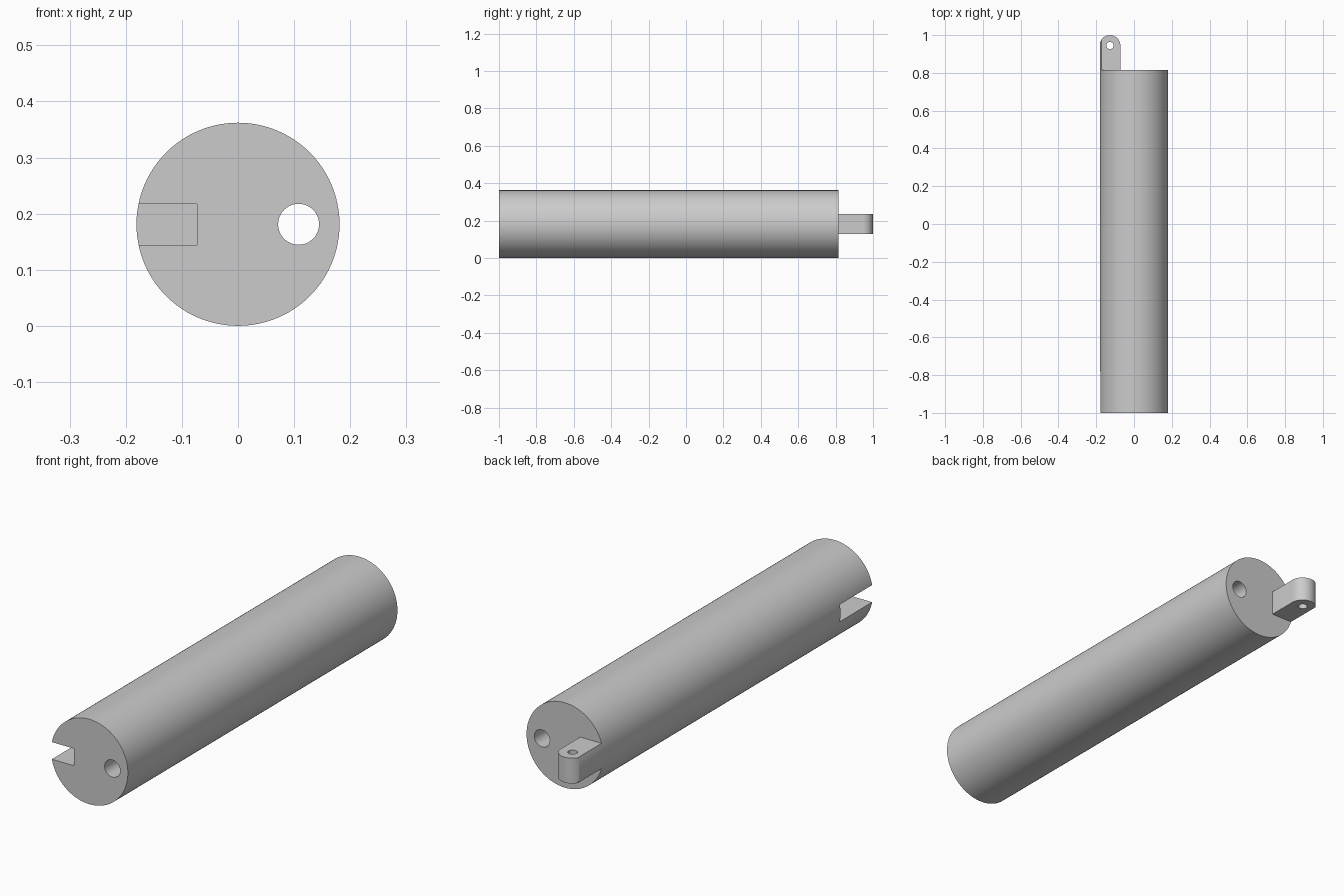
import bpy
import bmesh
from math import sin, cos, pi, radians
from mathutils import Vector

R = 0.181            # body radius, also its axis height
FRONT, BACK = -1.0, 0.815
TAB_X, PIN_Y, TAB_R = -0.127, 0.945, 0.055

cube = bpy.data.objects.get("Cube")
if cube:
    bpy.data.objects.remove(cube, do_unlink=True)

grey = bpy.data.materials.new("plain grey")
grey.use_nodes = True
grey.diffuse_color = (0.6, 0.6, 0.6, 1)
grey.node_tree.nodes["Principled BSDF"].inputs["Base Color"].default_value = (0.6, 0.6, 0.6, 1)


def arc(cx, cy, r, start, end, steps):
    """Points along a circular arc, both ends included."""
    angles = [start + (end - start) * i / steps for i in range(steps + 1)]
    return [(cx + r * cos(a), cy + r * sin(a)) for a in angles]


def circle(cx, cy, r, steps):
    return arc(cx, cy, r, 0, 2 * pi, steps)[:-1]


def prism(name, outline, axis, low, high):
    """Extrude a 2D outline along y (outline in x, z) or z (outline in x, y)."""
    bm = bmesh.new()
    along_y = axis == "y"
    verts = [bm.verts.new((a, low, b) if along_y else (a, b, low)) for a, b in outline]
    face = bm.faces.new(verts)
    new = bmesh.ops.extrude_face_region(bm, geom=[face])["geom"]
    shift = Vector((0, high - low, 0) if along_y else (0, 0, high - low))
    bmesh.ops.translate(bm, vec=shift, verts=[v for v in new if isinstance(v, bmesh.types.BMVert)])
    bmesh.ops.recalc_face_normals(bm, faces=bm.faces)
    mesh = bpy.data.meshes.new(name)
    bm.to_mesh(mesh)
    bm.free()
    mesh.materials.append(grey)
    obj = bpy.data.objects.new(name, mesh)
    bpy.context.collection.objects.link(obj)
    return obj


def select_only(obj):
    bpy.ops.object.select_all(action="DESELECT")
    obj.select_set(True)
    bpy.context.view_layer.objects.active = obj


def boolean(obj, cutter, operation):
    """Apply a boolean and discard the cutter."""
    mod = obj.modifiers.new("cut", "BOOLEAN")
    mod.operation, mod.object, mod.solver = operation, cutter, "EXACT"
    select_only(obj)
    bpy.ops.object.modifier_apply(modifier=mod.name)
    bpy.data.objects.remove(cutter, do_unlink=True)


round_section = circle(0, R, R, 96)

# Round bar with a lengthwise bore and a slot in the front end
body = prism("body", round_section, "y", FRONT, BACK)
boolean(body, prism("bore_cutter", circle(0.108, R, 0.0365, 48), "y", -1.1, 1.0), "DIFFERENCE")
slot = [(-0.3, R - 0.0365), (-0.073, R - 0.0365), (-0.073, R + 0.0365), (-0.3, R + 0.0365)]
boolean(body, prism("slot_cutter", slot, "y", -1.1, -0.782), "DIFFERENCE")

# Round-ended tab on the back, its outer side following the bar
outline = arc(TAB_X, PIN_Y, TAB_R, 0, pi, 32)
outline += [(TAB_X - TAB_R, BACK), (TAB_X + TAB_R, BACK)]
tab = prism("hinge_tab", outline, "z", R - 0.054, R + 0.054)
boolean(tab, prism("envelope", round_section, "y", 0.7, 1.1), "INTERSECT")
boolean(tab, prism("pin_cutter", circle(TAB_X, PIN_Y, 0.019, 32), "z", 0, 0.4), "DIFFERENCE")

for part in (body, tab):
    select_only(part)
    bpy.ops.object.shade_smooth_by_angle(angle=radians(30))
